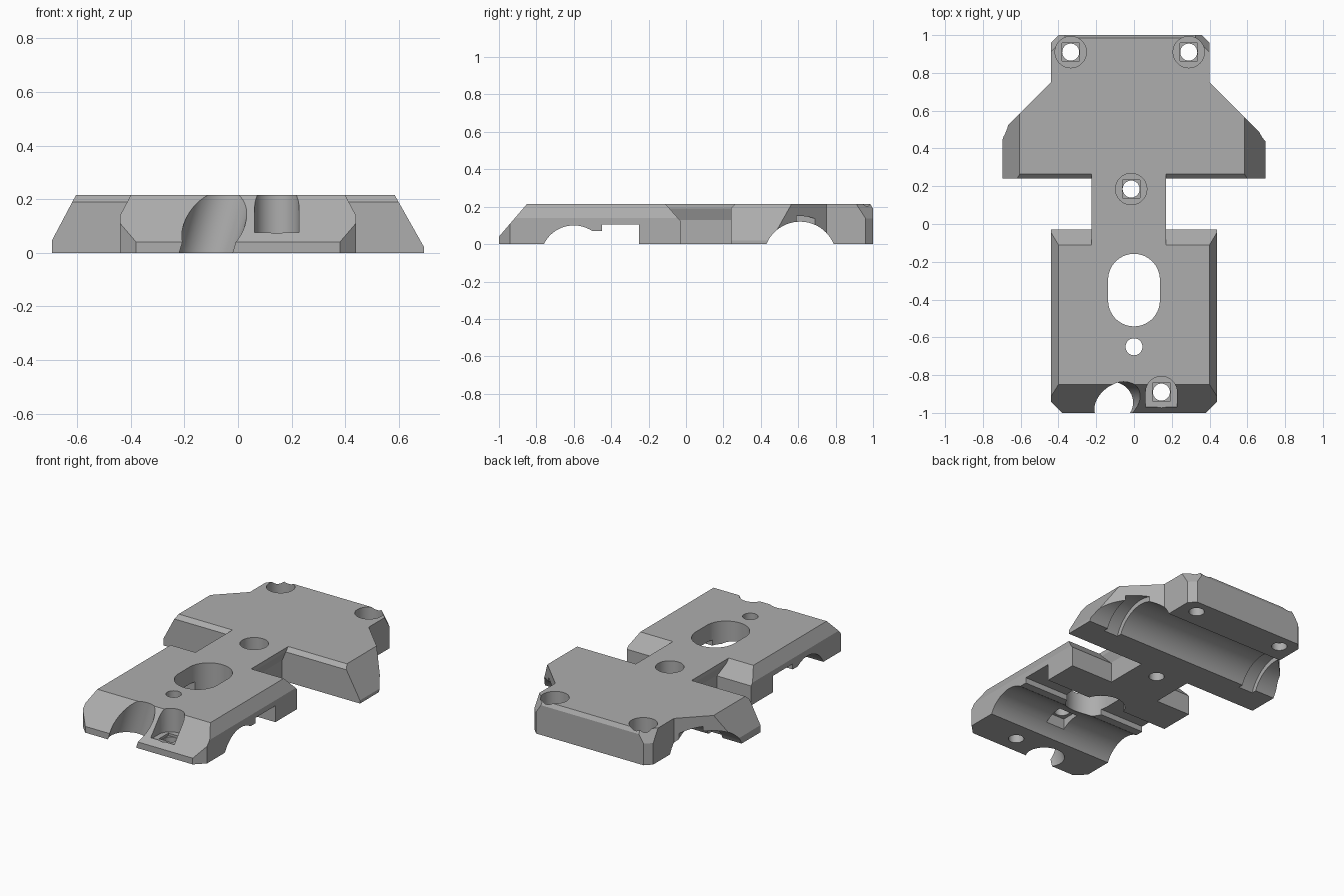
import bpy, bmesh, math
from mathutils import Vector, Matrix

old = bpy.data.objects.get("Cube")
if old:
    bpy.data.objects.remove(old, do_unlink=True)

H = 0.215  # plate thickness
grey = bpy.data.materials.new("plain grey")
grey.use_nodes = True
grey.diffuse_color = (0.42, 0.42, 0.42, 1)
grey.node_tree.nodes["Principled BSDF"].inputs["Base Color"].default_value = (0.42, 0.42, 0.42, 1)


def finish(name, bm):
    bmesh.ops.recalc_face_normals(bm, faces=bm.faces)
    mesh = bpy.data.meshes.new(name)
    bm.to_mesh(mesh)
    bm.free()
    mesh.materials.append(grey)
    ob = bpy.data.objects.new(name, mesh)
    bpy.context.collection.objects.link(ob)
    return ob


def prism(name, outline, offset, planes=()):
    """Extrude an outline of 3D points, then trim it with (point, outward normal) planes."""
    bm = bmesh.new()
    face = bm.faces.new([bm.verts.new(p) for p in outline])
    ext = bmesh.ops.extrude_face_region(bm, geom=[face], use_keep_orig=True)
    bmesh.ops.translate(bm, vec=offset, verts=[v for v in ext["geom"] if isinstance(v, bmesh.types.BMVert)])
    for co, no in planes:
        cut = bmesh.ops.bisect_plane(bm, geom=bm.verts[:] + bm.edges[:] + bm.faces[:],
                                     plane_co=co, plane_no=no, clear_outer=True, dist=1e-5)
        edges = [e for e in cut["geom_cut"] if isinstance(e, bmesh.types.BMEdge)]
        bmesh.ops.contextual_create(bm, geom=edges)
    return finish(name, bm)


def box(name, x0, x1, y0, y1, z0, z1, planes=()):
    return prism(name, [(x0, y0, z0), (x1, y0, z0), (x1, y1, z0), (x0, y1, z0)], (0, 0, z1 - z0), planes)


def rod(name, start, end, radius, sides=48):
    a, b = Vector(start), Vector(end)
    bm = bmesh.new()
    turn = (b - a).to_track_quat('Z', 'Y').to_matrix().to_4x4()
    bmesh.ops.create_cone(bm, cap_ends=True, segments=sides, radius1=radius, radius2=radius,
                          depth=(b - a).length, matrix=Matrix.Translation((a + b) / 2) @ turn)
    return finish(name, bm)


def combine(target, tool, operation):
    tool.hide_render = True
    mod = target.modifiers.new("join", 'BOOLEAN')
    mod.operation = operation
    mod.solver = 'EXACT'
    mod.object = tool
    bpy.context.view_layer.objects.active = target
    bpy.ops.object.modifier_apply(modifier=mod.name)
    bpy.data.objects.remove(tool, do_unlink=True)


# Front block with sloped sides, nose and rear edge
trims = [((0, -0.85, H), (0, -0.175, 0.15)), ((0, -0.11, H), (0, 0.085, 0.075))]
for s in (-1, 1):
    trims += [((s * 0.40, 0, H), (s * 0.075, 0, 0.04)), ((s * 0.38, -1, 0), (s, -1, 0))]
plate = box("base_plate", -0.44, 0.44, -1, -0.03, 0, H, trims)

# Rear wing with sloped tips, bevelled front edge and back corners
outline = [(-0.695, 0.24), (0.695, 0.24), (0.695, 0.45), (0.67, 0.48), (0.40, 0.75), (0.40, 0.96), (0.36, 1),
           (-0.40, 1), (-0.44, 0.96), (-0.44, 0.75), (-0.67, 0.52), (-0.695, 0.45)]
wing = prism("rear_wing", [(x, y, 0) for x, y in outline], (0, 0, H), [
    ((-0.605, 0, H), (-0.17, 0, 0.09)), ((0.585, 0, H), (0.195, 0, 0.11)),
    ((0, 0.265, H), (0, -1, 1)), ((0, 0.985, H), (0, 0.025, 0.015)),
])
for x, s in ((0.40, 1), (-0.44, -1)):
    corner = prism("corner_cutter", [(x - s * 0.09, 1, H), (x, 0.91, H), (x, 0.965, 0.13), (x - s * 0.035, 1, 0.13)],
                   (s * 0.2, 0.2, 0.02))
    combine(wing, corner, 'DIFFERENCE')

# Neck, undercut along both sides
section = [(-0.20, 0), (0.145, 0), (0.145, 0.13), (0.17, 0.19), (0.17, H), (-0.225, H), (-0.225, 0.19), (-0.20, 0.13)]
neck = prism("neck", [(x, -0.14, z) for x, z in section], (0, 0.46, 0))
combine(plate, neck, 'UNION')
combine(plate, wing, 'UNION')

# Cross channels, slot and retaining grooves underneath
cutters = [
    rod("front_channel", (-0.8, -0.6, -0.078), (0.8, -0.6, -0.078), 0.178, 64),
    rod("rear_channel", (-0.8, 0.61, -0.075), (0.8, 0.61, -0.075), 0.195, 64),
    box("channel_step", -0.6, 0.6, -0.50, -0.44, -0.1, 0.07),
    box("cross_slot", -0.6, 0.6, -0.45, -0.25, -0.1, 0.105),
]
for s in (-1, 1):
    cutters.append(rod("groove", (s * 0.46, 0.61, -0.075), (s * 0.56, 0.61, -0.075), 0.225, 64))

# Counterbored screw holes with square pockets
for x, y in ((-0.335, 0.91), (0.29, 0.91), (-0.015, 0.185), (0.145, -0.89)):
    cutters += [
        rod("counterbore", (x, y, 0.065), (x, y, 0.4), 0.083),
        box("pocket", x - 0.047, x + 0.047, y - 0.047, y + 0.047, 0.05, 0.1),
        rod("screw_hole", (x, y, -0.1), (x, y, 0.1), 0.045, 32),
    ]
cutters.append(box("counterbore_mouth", 0.062, 0.228, -0.97, -0.89, 0.065, 0.4))

# Oval window, small hole with nut pocket, and slanted nose notch
oval = []
for i in range(48):
    a = math.tau * (i + 0.5) / 48
    oval.append((0.137 * math.cos(a), -0.35 + 0.137 * math.sin(a) + math.copysign(0.055, math.sin(a)), -0.1))
cutters += [
    prism("oval_window", oval, (0, 0, 0.5)),
    rod("small_hole", (0, -0.65, -0.1), (0, -0.65, 0.4), 0.045, 32),
    box("nut_pocket", -0.065, 0.065, -0.71, -0.59, 0, 0.13),
    rod("nose_notch", (-0.15, -0.945, -0.1), (-0.025, -0.945, 0.315), 0.11),
]
for c in cutters:
    combine(plate, c, 'DIFFERENCE')

# Smooth the round walls, keep edges crisp
bpy.ops.object.select_all(action='DESELECT')
plate.select_set(True)
bpy.context.view_layer.objects.active = plate
bpy.ops.object.shade_smooth_by_angle(angle=math.radians(20))
